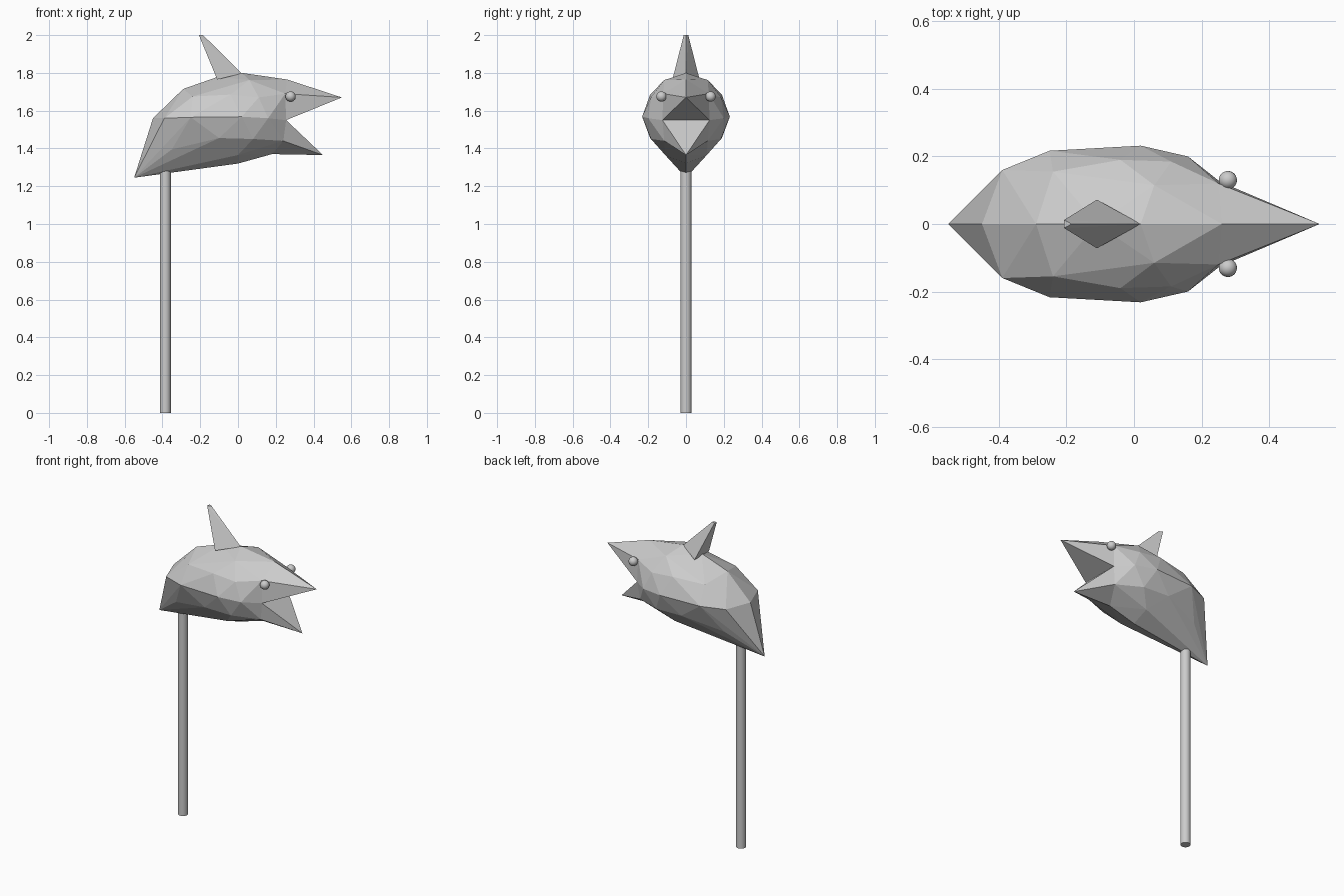
import bpy, bmesh
from mathutils import Vector

if "Cube" in bpy.data.objects:
    bpy.data.objects.remove(bpy.data.objects["Cube"])


def mirrored(points):
    """Every point plus its twin across y = 0."""
    out = []
    for x, y, z in points:
        out.append((x, y, z))
        if y:
            out.append((x, -y, z))
    return out


def hull(points):
    bm = bmesh.new()
    for p in points:
        bm.verts.new(p)
    res = bmesh.ops.convex_hull(bm, input=bm.verts[:])
    junk = {v for v in res["geom_interior"] + res["geom_unused"]
            if isinstance(v, bmesh.types.BMVert)}
    bmesh.ops.delete(bm, geom=list(junk), context='VERTS')
    return bm


def finish(bm, name):
    bmesh.ops.recalc_face_normals(bm, faces=bm.faces[:])
    mesh = bpy.data.meshes.new(name)
    bm.to_mesh(mesh)
    bm.free()
    obj = bpy.data.objects.new(name, mesh)
    bpy.context.collection.objects.link(obj)
    return obj


# Head: faceted shell, with the opening for the beak at the front
front = [(0.26, 0, 1.765), (0.25, 0.12, 1.69), (0.255, 0.125, 1.55),
         (0.24, 0.115, 1.44), (0.18, 0, 1.37)]
shell = [(-0.55, 0, 1.245), (-0.45, 0, 1.56), (-0.29, 0, 1.715),
         (-0.11, 0, 1.778), (0.02, 0, 1.80), (0, 0, 1.32),
         (0.06, 0.115, 1.762), (-0.04, 0.19, 1.685), (-0.24, 0.155, 1.675),
         (0.11, 0.185, 1.67), (-0.39, 0.16, 1.56), (-0.25, 0.217, 1.565),
         (0.02, 0.232, 1.568), (0.16, 0.20, 1.56), (-0.35, 0.12, 1.395),
         (-0.1, 0.19, 1.455), (0.08, 0.185, 1.45), (-0.18, 0.12, 1.39),
         (0.0, 0.11, 1.365)]
head = hull(mirrored(shell + front))


def at(p):
    return min(head.verts, key=lambda v: (v.co - Vector(p)).length)


right = [at(p) for p in front]
left = [at((x, -y, z)) for x, y, z in front]
ring = set(right + left)
bmesh.ops.delete(head, geom=[f for f in head.faces if set(f.verts) <= ring],
                 context='FACES')

# Upper and lower beak: triangles fanned from each tip to the opening
upper = head.verts.new((0.55, 0, 1.67))
lower = head.verts.new((0.45, 0, 1.365))
for side in (right, left):
    for i, tip in enumerate((upper, upper, lower, lower)):
        head.faces.new((side[i], side[i + 1], tip))
for tip in (upper, lower):
    head.faces.new((right[2], left[2], tip))
finish(head, "head")

# Fin on top
finish(hull(mirrored([(0.02, 0, 1.797), (-0.11, 0.072, 1.765),
                      (-0.185, 0, 2.0), (-0.207, 0.012, 2.0)])), "fin")

# Eyes
for name, y in (("eye_right", -0.13), ("eye_left", 0.13)):
    bpy.ops.mesh.primitive_uv_sphere_add(segments=24, ring_count=12, radius=0.027,
                                         location=(0.278, y, 1.675))
    bpy.context.object.name = name
    bpy.ops.object.shade_smooth()

# Pole
bpy.ops.mesh.primitive_cylinder_add(vertices=32, radius=0.029, depth=1.3,
                                    location=(-0.385, 0, 0.65))
bpy.context.object.name = "pole"
bpy.ops.object.shade_smooth_by_angle()
